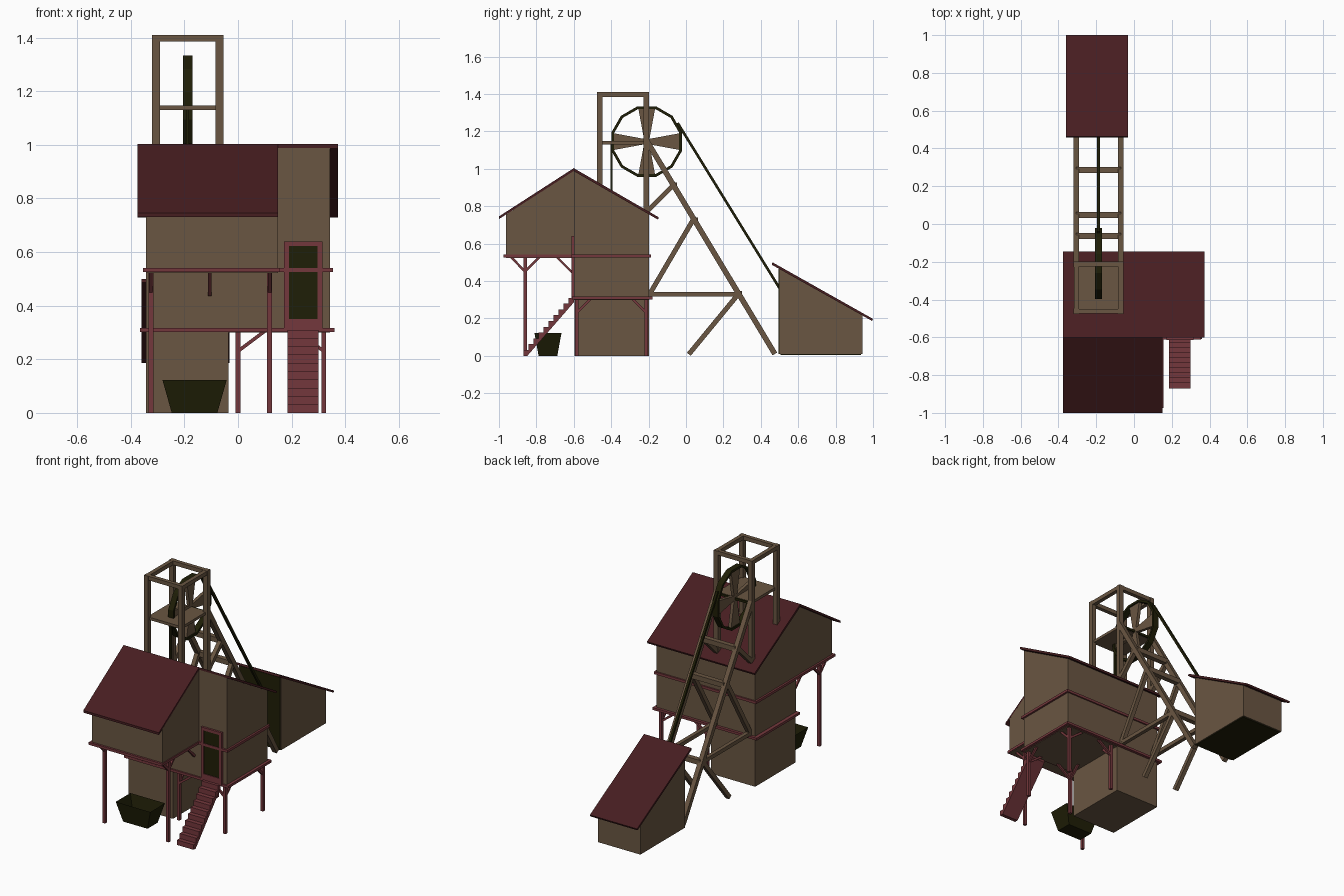
import bpy, bmesh, math
from mathutils import Vector, Matrix

if "Cube" in bpy.data.objects:
    bpy.data.objects.remove(bpy.data.objects["Cube"])

def material(name, col):
    m = bpy.data.materials.new(name)
    m.diffuse_color = (*col, 1)
    m.use_nodes = True
    m.node_tree.nodes["Principled BSDF"].inputs["Base Color"].default_value = m.diffuse_color
    return m

WOOD = material("weathered_brown", (0.142, 0.093, 0.054))
ROOF = material("dark_red_roof", (0.062, 0.0125, 0.0145))
TRIM = material("red_trim", (0.175, 0.039, 0.045))
DARK = material("dark_green_iron", (0.0135, 0.0130, 0.0020))

def finish(bm, name, mat):
    bmesh.ops.recalc_face_normals(bm, faces=bm.faces)
    me = bpy.data.meshes.new(name)
    bm.to_mesh(me)
    bm.free()
    me.materials.append(mat)
    ob = bpy.data.objects.new(name, me)
    bpy.context.collection.objects.link(ob)
    return ob

def box(name, x, y, z, mat):
    bm = bmesh.new()
    bmesh.ops.create_cube(bm, size=1)
    for v in bm.verts:
        v.co = Vector([a[0] + (c + 0.5) * (a[1] - a[0]) for a, c in zip((x, y, z), v.co)])
    return finish(bm, name, mat)

def prism(name, profile, x0, x1, mat):
    """Extrude a (y, z) profile along x."""
    bm = bmesh.new()
    f = bm.faces.new([bm.verts.new((x0, y, z)) for y, z in profile])
    r = bmesh.ops.extrude_face_region(bm, geom=[f])
    for g in r["geom"]:
        if isinstance(g, bmesh.types.BMVert):
            g.co.x = x1
    return finish(bm, name, mat)

def beam(name, p, q, w, mat):
    """Square beam between two points."""
    p, q = Vector(p), Vector(q)
    d = (q - p).normalized()
    s = d.cross(Vector((0, 1, 0) if abs(d.x) > 0.9 else (1, 0, 0))).normalized()
    t = s.cross(d)
    bm = bmesh.new()
    bmesh.ops.create_cube(bm, size=1)
    for v in bm.verts:
        c = v.co.copy()
        v.co = (p + q) / 2 + s * c.x * w + t * c.y * w + d * c.z * (q - p).length
    return finish(bm, name, mat)

# Main house and its front wing
prism("main_house", [(-0.60, 0.299), (-0.197, 0.299), (-0.197, 0.755), (-0.60, 0.988)], -0.343, 0.343, WOOD)
prism("front_wing", [(-0.962, 0.522), (-0.60, 0.522), (-0.60, 0.988), (-0.962, 0.755)], -0.343, 0.15, WOOD)
box("lower_block", (-0.343, -0.035), (-0.595, -0.197), (0, 0.31), WOOD)
prism("rear_roof", [(-0.60, 1.003), (-0.145, 0.740), (-0.15, 0.728), (-0.60, 0.987)], -0.375, 0.373, ROOF)
prism("front_roof", [(-0.60, 1.003), (-1.0, 0.745), (-1.0, 0.731), (-0.60, 0.987)], -0.375, 0.15, ROOF)

# Floor trim bands
box("lower_floor_trim", (-0.365, 0.36), (-0.61, -0.18), (0.302, 0.317), TRIM)
box("upper_floor_trim", (-0.355, 0.355), (-0.612, -0.188), (0.525, 0.541), TRIM)
box("wing_floor_trim", (-0.355, 0.155), (-0.975, -0.60), (0.525, 0.541), TRIM)

# Wing posts and braces
for x, inward in ((-0.325, 1), (0.118, -1)):
    beam("wing_post", (x, -0.86, 0), (x, -0.86, 0.53), 0.018, TRIM)
    for s in (-1, 1):
        beam("wing_post_brace", (x, -0.86, 0.45), (x, -0.86 + s * 0.075, 0.527), 0.013, TRIM)
for x in (-0.325, -0.105, 0.118):
    beam("wing_wall_brace", (x, -0.603, 0.44), (x, -0.69, 0.527), 0.013, TRIM)

# House posts and braces
for x, sx in ((0.0, 1), (0.32, -1)):
    for y, sy in ((-0.585, 1), (-0.212, -1)):
        beam("house_post", (x, y, 0), (x, y, 0.305), 0.018, TRIM)
        beam("house_post_brace", (x, y, 0.23), (x + sx * 0.1, y, 0.305), 0.013, TRIM)
        beam("house_post_brace", (x, y, 0.23), (x, y + sy * 0.075, 0.305), 0.013, TRIM)

# Door
box("door_panel", (0.19, 0.297), (-0.609, -0.60), (0.345, 0.622), DARK)
box("door_frame_top", (0.172, 0.315), (-0.613, -0.60), (0.622, 0.64), TRIM)
box("door_sill", (0.172, 0.315), (-0.613, -0.60), (0.315, 0.35), TRIM)
for x in (0.172, 0.297):
    box("door_jamb", (x, x + 0.018), (-0.613, -0.60), (0.31, 0.63), TRIM)

# Stairs
N = 10
steps = []
for i in range(N):
    y = -0.87 + 0.27 * i / N
    steps += [(y, 0.31 * i / N), (y, 0.31 * (i + 1) / N)]
steps += [(-0.60, 0.31), (-0.60, 0.285), (-0.848, 0)]
prism("stairs", steps, 0.185, 0.30, TRIM)

# Ore cart: open tapered tub
bm = bmesh.new()
bmesh.ops.create_cube(bm, size=1)
for v in bm.verts:
    top = v.co.z > 0
    v.co = Vector((-0.162 + v.co.x * (0.24 if top else 0.17),
                   -0.738 + v.co.y * (0.145 if top else 0.10), 0.123 if top else 0))
bm.faces.ensure_lookup_table()
lid = max(bm.faces, key=lambda f: f.calc_center_median().z)
bmesh.ops.inset_region(bm, faces=[lid], thickness=0.01)
for v in lid.verts:
    v.co.z = 0.02
    v.co.x = -0.162 + (v.co.x + 0.162) * 0.75
    v.co.y = -0.738 + (v.co.y + 0.738) * 0.7
finish(bm, "ore_cart", DARK)

# Head frame tower
LX, RX = -0.306, -0.069
FY, BY = -0.462, -0.212
for x in (LX, RX):
    beam("tower_front_post", (x, FY, 0.80), (x, FY, 1.41), 0.029, WOOD)
    beam("tower_back_post", (x, BY, 0.70), (x, BY, 1.41), 0.029, WOOD)
    beam("tower_top_side", (x, FY, 1.397), (x, BY, 1.397), 0.025, WOOD)
for y in (FY, BY):
    beam("tower_top_cross", (LX, y, 1.397), (RX, y, 1.397), 0.025, WOOD)
box("tower_floor", (LX, RX), (FY, BY), (1.13, 1.147), WOOD)
beam("wheel_axle", (LX, -0.21, 1.139), (RX, -0.21, 1.139), 0.014, DARK)

# Raking back legs with struts
for x in (LX, RX):
    beam("back_leg", (x, -0.21, 1.15), (x, 0.475, 0.01), 0.029, WOOD)
    beam("level_strut", (x, -0.20, 0.33), (x, 0.28, 0.33), 0.024, WOOD)
    beam("foot_strut", (x, 0.28, 0.33), (x, 0.015, 0.008), 0.026, WOOD)
    beam("middle_strut", (x, -0.20, 0.32), (x, 0.04, 0.73), 0.026, WOOD)
    beam("upper_strut", (x, -0.21, 0.77), (x, -0.07, 0.91), 0.026, WOOD)
for y, z in ((0.285, 0.33), (0.048, 0.725), (-0.063, 0.91)):
    beam("leg_crossbar", (LX, y, z), (RX, y, z), 0.031, WOOD)

# Winding wheel: twelve-sided rim and four flared spokes
CX, CY, CZ = -0.188, -0.21, 1.145
bm = bmesh.new()
rings = []
for i in range(12):
    a = math.radians(15 + 30 * i)
    rings.append([bm.verts.new((CX + dx, CY + r * math.cos(a), CZ + r * math.sin(a)))
                  for r, dx in ((0.195, -0.018), (0.195, 0.018), (0.180, 0.018), (0.180, -0.018))])
for i in range(12):
    a, b = rings[i], rings[(i + 1) % 12]
    for j in range(4):
        k = (j + 1) % 4
        bm.faces.new((a[j], a[k], b[k], b[j]))
finish(bm, "wheel_rim", DARK)
for i in range(4):
    rot = Matrix.Rotation(i * math.pi / 2, 2)
    pts = [rot @ Vector(p) for p in ((0.0, -0.012), (0.178, -0.045), (0.178, 0.045), (0.0, 0.012))]
    prism("wheel_spoke", [(CY + p.x, CZ + p.y) for p in pts], CX - 0.01, CX + 0.01, WOOD)

# Ropes
beam("winding_rope", (CX, -0.045, 1.245), (CX, 0.51, 0.345), 0.014, DARK)
beam("shaft_rope", (CX, -0.398, 1.145), (CX, -0.398, 0.84), 0.012, DARK)

# Winch shed with dark open front and underside
prism("winch_shed", [(0.50, 0.009), (0.943, 0.009), (0.943, 0.22), (0.50, 0.470)], -0.343, -0.05, WOOD)
prism("shed_roof", [(0.462, 0.50), (1.0, 0.197), (0.995, 0.186), (0.458, 0.487)], -0.36, -0.032, ROOF)
box("shed_opening", (-0.335, -0.055), (0.495, 0.50), (0.009, 0.465), DARK)
box("shed_underside", (-0.335, -0.055), (0.505, 0.935), (0.005, 0.009), DARK)
